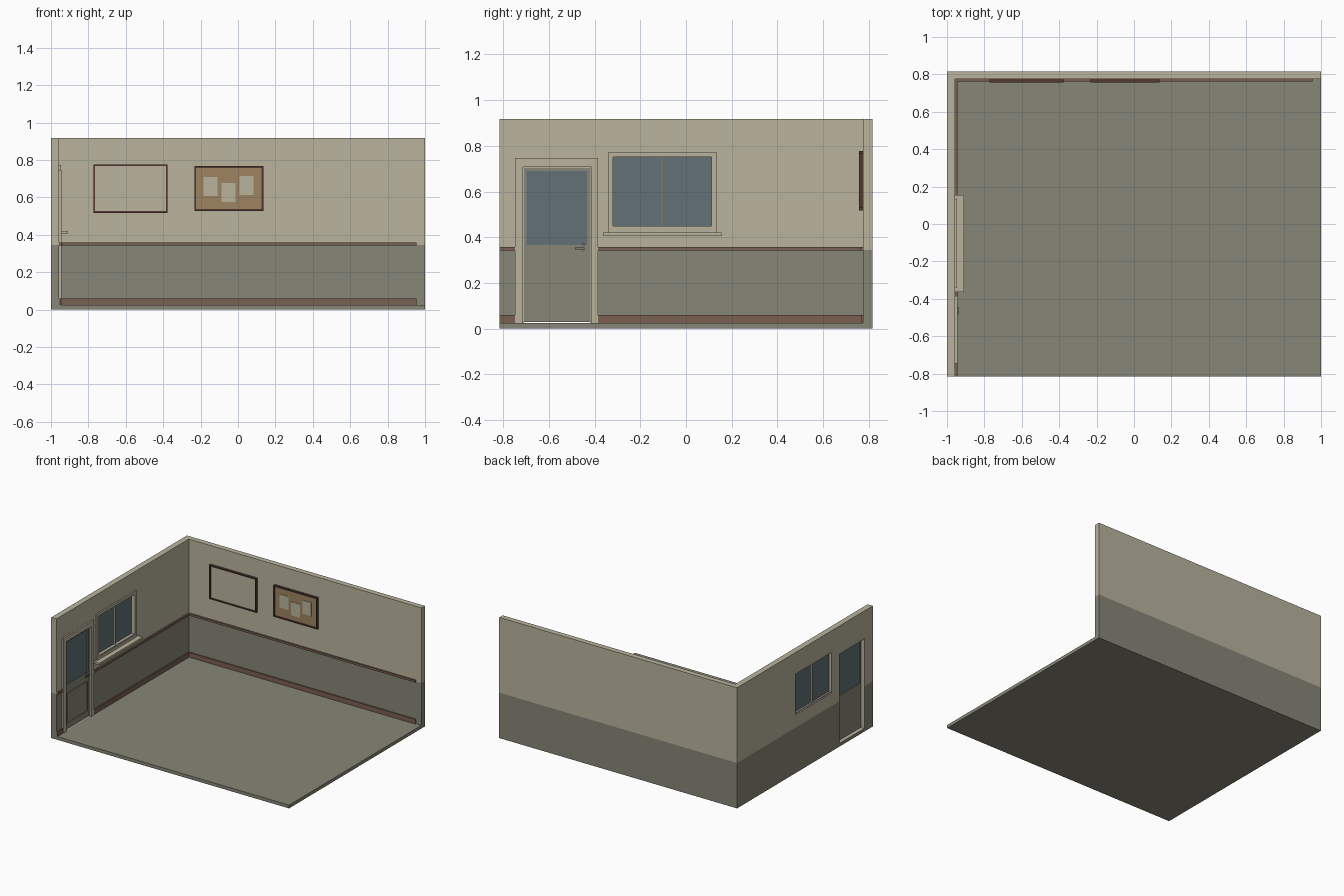
import bpy, bmesh
from mathutils import Vector

if "Cube" in bpy.data.objects:
    bpy.data.objects.remove(bpy.data.objects["Cube"], do_unlink=True)


def material(name, r, g, b):
    m = bpy.data.materials.new(name)
    m.use_nodes = True
    m.diffuse_color = (r, g, b, 1)
    m.node_tree.nodes["Principled BSDF"].inputs["Base Color"].default_value = (r, g, b, 1)
    return m


CREAM = material("cream paint", 0.49, 0.455, 0.34)
GREEN = material("grey green paint", 0.245, 0.24, 0.185)
BROWN = material("brown trim", 0.19, 0.115, 0.085)
DARK = material("dark wood", 0.085, 0.042, 0.03)
GLASS = material("blue grey glass", 0.125, 0.165, 0.185)
CORK = material("cork", 0.34, 0.23, 0.12)
METAL = material("dull metal", 0.2, 0.19, 0.16)


def finish(name, bm, *mats):
    bmesh.ops.recalc_face_normals(bm, faces=bm.faces)
    mesh = bpy.data.meshes.new(name)
    bm.to_mesh(mesh)
    bm.free()
    ob = bpy.data.objects.new(name, mesh)
    bpy.context.collection.objects.link(ob)
    for m in mats:
        mesh.materials.append(m)
    return ob


def add_box(bm, x, y, z):
    vs = bmesh.ops.create_cube(bm, size=1)["verts"]
    for v in vs:
        v.co = Vector([(r[0] + r[1]) / 2 + c * (r[1] - r[0]) for r, c in zip((x, y, z), v.co)])


def box(name, x, y, z, mat):
    bm = bmesh.new()
    add_box(bm, x, y, z)
    return finish(name, bm, mat)


def ring(name, axis, depth, u, v, w, mat):
    """Rectangular frame of border width w; axis is the wall normal."""
    bm = bmesh.new()
    corners = [(0, 0), (1, 0), (1, 1), (0, 1)]
    loops = []
    for d in depth:
        for inset in (0, w):
            loop = []
            for i, j in corners:
                a = u[i] + (inset if i == 0 else -inset)
                b = v[j] + (inset if j == 0 else -inset)
                loop.append(bm.verts.new((d, a, b) if axis == "x" else (a, d, b)))
            loops.append(loop)
    for p, q in ((0, 1), (2, 3), (0, 2), (1, 3)):
        for k in range(4):
            n = (k + 1) % 4
            bm.faces.new((loops[p][k], loops[p][n], loops[q][n], loops[q][k]))
    return finish(name, bm, mat)


# Main sizes
H, PAINT, FLOOR = 0.917, 0.345, 0.025
YF, YB = -0.815, 0.815
XI, YI = -0.956, 0.774          # inner wall faces
DOOR_Y, DOOR_TOP = (-0.713, -0.414), 0.707
WIN_Y, WIN_Z = (-0.34, 0.133), (0.421, 0.773)

# Floor slab
box("floor", (XI, 1), (YF, YI), (0, FLOOR), GREEN)

# L-shaped walls, two-tone by height
bm = bmesh.new()
plan = [(-1, YF), (XI, YF), (XI, YI), (1, YI), (1, YB), (-1, YB)]
base = bm.faces.new([bm.verts.new((x, y, 0)) for x, y in plan])
top = bmesh.ops.extrude_face_region(bm, geom=[base])["geom"]
bmesh.ops.translate(bm, vec=(0, 0, H), verts=[g for g in top if isinstance(g, bmesh.types.BMVert)])
bmesh.ops.bisect_plane(bm, geom=bm.verts[:] + bm.edges[:] + bm.faces[:],
                       plane_co=(0, 0, PAINT), plane_no=(0, 0, 1))
walls = finish("walls", bm, CREAM, GREEN)
for f in walls.data.polygons:
    f.material_index = int(f.center.z < PAINT)

# Door and window openings
for y, z in ((DOOR_Y, (FLOOR, DOOR_TOP)),
             ((WIN_Y[0] + 0.01, WIN_Y[1] - 0.01), (WIN_Z[0] + 0.01, WIN_Z[1] - 0.01))):
    cutter = box("opening_cutter", (-1.1, -0.9), y, z, CREAM)
    cutter.hide_render = True
    mod = walls.modifiers.new("opening", "BOOLEAN")
    mod.operation, mod.solver, mod.object = "DIFFERENCE", "EXACT", cutter
    bpy.context.view_layer.objects.active = walls
    bpy.ops.object.modifier_apply(modifier=mod.name)
    bpy.data.objects.remove(cutter, do_unlink=True)

# Skirting and chair rail
for name, z, t in (("skirting", (FLOOR, 0.061), 0.009), ("chair_rail", (0.342, 0.358), 0.011)):
    box(name + "_back", (XI, 0.955), (YI - t, YI), z, BROWN)
    box(name + "_side_front", (XI, XI + t), (YF, -0.747), z, BROWN)
    box(name + "_side_back", (XI, XI + t), (-0.384, YI - t), z, BROWN)

# Door casing and jamb lining
for name, y in (("front", (-0.747, DOOR_Y[0])), ("back", (DOOR_Y[1], -0.384))):
    box("door_casing_" + name, (XI, XI + 0.012), y, (FLOOR, DOOR_TOP), CREAM)
box("door_casing_top", (XI, XI + 0.012), (-0.747, -0.384), (DOOR_TOP, 0.747), CREAM)
for name, y in (("front", (DOOR_Y[0], DOOR_Y[0] + 0.004)), ("back", (DOOR_Y[1] - 0.004, DOOR_Y[1]))):
    box("door_jamb_" + name, (-0.9995, XI), y, (FLOOR, DOOR_TOP), CREAM)
box("door_jamb_top", (-0.9995, XI), DOOR_Y, (DOOR_TOP - 0.004, DOOR_TOP), CREAM)

# Door leaf: stiles, rails, glass and lower panel
LEAF = (-0.977, -0.959)
GY, GZ = (-0.697, -0.434), (0.367, 0.69)
y0, y1 = DOOR_Y[0] + 0.004, DOOR_Y[1] - 0.004
box("door_lower_leaf", LEAF, (y0, y1), (0.03, GZ[0]), GREEN)
box("door_top_rail", LEAF, (y0, y1), (GZ[1], DOOR_TOP - 0.004), GREEN)
box("door_stile_front", LEAF, (y0, GY[0]), GZ, GREEN)
box("door_stile_back", LEAF, (GY[1], y1), GZ, GREEN)
box("door_glass", (-0.971, -0.965), GY, GZ, GLASS)
ring("door_panel_moulding", "x", (LEAF[1], LEAF[1] + 0.004), (-0.685, -0.441), (0.072, 0.302), 0.005, GREEN)

# Door handle
box("handle_plate", (LEAF[1], -0.955), (-0.455, -0.443), (0.335, 0.372), METAL)
box("handle_stem", (-0.955, -0.941), (-0.452, -0.446), (0.348, 0.355), METAL)
box("handle_lever", (-0.945, -0.939), (-0.485, -0.443), (0.347, 0.355), METAL)

# Window frame, mullion, glass and sill
ring("window_frame", "x", (-1, XI + 0.01), WIN_Y, WIN_Z, 0.021, CREAM)
box("window_bottom_rail", (-0.99, -0.95), (-0.32, 0.112), (0.441, 0.45), CREAM)
box("window_mullion", (-0.99, -0.96), (-0.109, -0.1), (0.445, 0.752), CREAM)
box("window_glass", (-0.978, -0.972), (-0.32, 0.112), (0.45, 0.752), GLASS)
box("window_sill", (XI, -0.91), (-0.364, 0.156), (0.406, 0.421), CREAM)


# Framed boards on the back wall
def board(name, x, z, mat):
    ring(name + "_frame", "y", (YI - 0.018, YI), x, z, 0.009, DARK)
    box(name + "_panel", (x[0] + 0.008, x[1] - 0.008), (YI - 0.01, YI),
        (z[0] + 0.008, z[1] - 0.008), mat)


board("writing_board", (-0.773, -0.377), (0.518, 0.777), CREAM)
board("pin_board", (-0.233, 0.135), (0.528, 0.767), CORK)

# Pinned papers
for i, (x, z) in enumerate(((-0.185, 0.608), (-0.088, 0.576), (0.008, 0.613))):
    box(f"paper_{i + 1}", (x, x + 0.075), (YI - 0.013, YI - 0.01), (z, z + 0.102), CREAM)
